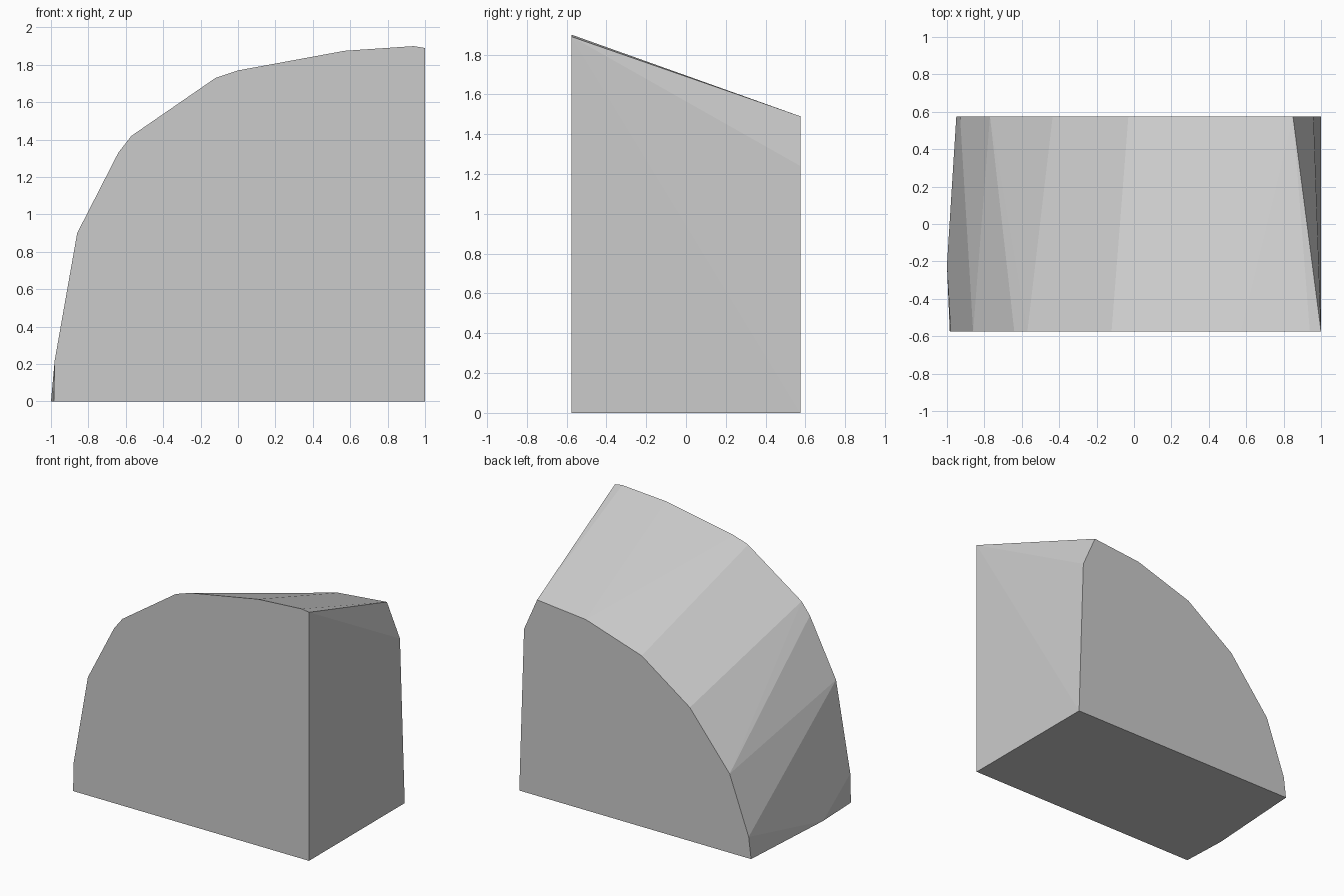
import bpy, bmesh

if "Cube" in bpy.data.objects:
    bpy.data.objects.remove(bpy.data.objects["Cube"])

HALF_DEPTH = 0.575

# Front and back outlines (x, z), from lower left over the crown to lower right
front_outline = [(-0.985, 0), (-0.98, 0.22), (-0.86, 0.90), (-0.64, 1.33),
                 (-0.57, 1.42), (-0.12, 1.73), (0.0, 1.77), (0.57, 1.875),
                 (0.94, 1.90), (1.0, 1.89), (1.0, 0)]
back_outline = [(-0.95, 0), (-0.93, 0.163), (-0.77, 0.60), (-0.435, 1.015),
                (-0.03, 1.30), (0.44, 1.45), (0.85, 1.49), (0.96, 1.24), (1.0, 0)]

points = [(x, -HALF_DEPTH, z) for x, z in front_outline]
points += [(x, HALF_DEPTH, z) for x, z in back_outline]
points.append((-1.0, -0.22, 0))  # slight bulge at the foot of the curved side

# Faceted wedge: a convex skin stretched between the two outlines
bm = bmesh.new()
for p in points:
    bm.verts.new(p)
bmesh.ops.convex_hull(bm, input=bm.verts[:])
bmesh.ops.delete(bm, geom=[v for v in bm.verts if not v.link_faces], context='VERTS')
bmesh.ops.dissolve_limit(bm, angle_limit=0.002, verts=bm.verts[:], edges=bm.edges[:])
bmesh.ops.recalc_face_normals(bm, faces=bm.faces[:])

mesh = bpy.data.meshes.new("curved_wedge")
bm.to_mesh(mesh)
bm.free()

grey = bpy.data.materials.new("light_grey")
grey.diffuse_color = (0.6, 0.6, 0.6, 1)
grey.use_nodes = True
grey.node_tree.nodes["Principled BSDF"].inputs["Base Color"].default_value = grey.diffuse_color
mesh.materials.append(grey)
wedge = bpy.data.objects.new("curved_wedge", mesh)
bpy.context.collection.objects.link(wedge)
